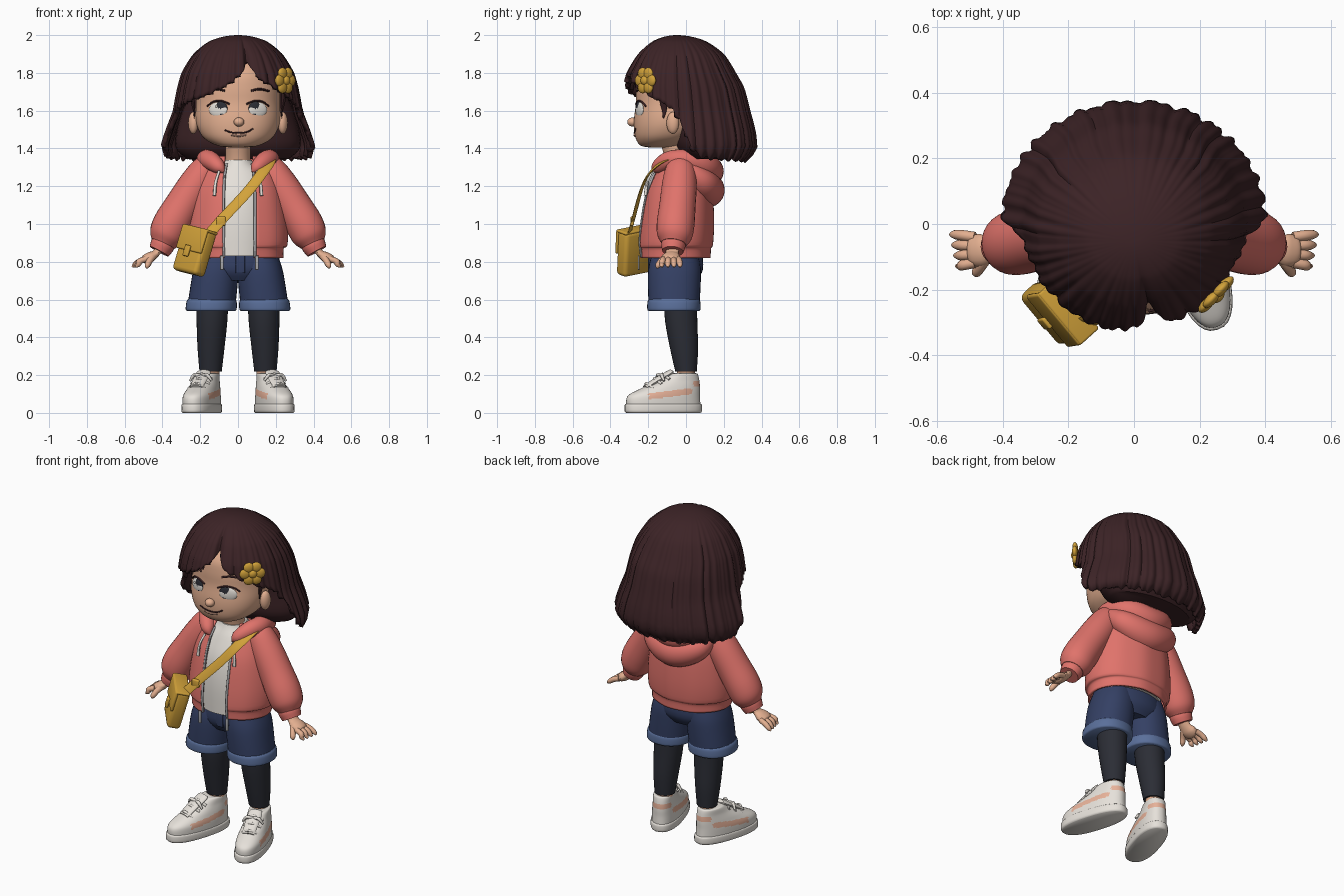
import bpy, bmesh
from math import sin, cos, pi, radians, sqrt, exp, copysign
from mathutils import Vector, Matrix

cube = bpy.data.objects.get("Cube")
if cube:
    bpy.data.objects.remove(cube, do_unlink=True)


def material(name, code):
    rgb = [int(code[i:i + 2], 16) / 255 for i in (0, 2, 4)]
    colour = [c / 12.92 if c < 0.04 else ((c + 0.055) / 1.055) ** 2.4 for c in rgb] + [1]
    mat = bpy.data.materials.new(name)
    mat.use_nodes = True
    mat.diffuse_color = colour
    shader = next(n for n in mat.node_tree.nodes if n.type == "BSDF_PRINCIPLED")
    shader.inputs["Base Color"].default_value = colour
    shader.inputs["Roughness"].default_value = 0.8
    return mat


HAIR = material("dark brown hair", "3C2326")
SKIN = material("warm skin", "E3AF90")
CORAL = material("coral cloth", "E0736B")
WHITE = material("off white", "E6E1DA")
NAVY = material("navy denim", "344064")
DENIM = material("light denim", "5A6F9A")
CHARCOAL = material("charcoal", "2B2D35")
MUSTARD = material("mustard leather", "D2A23A")
PEACH = material("peach trim", "EBB59C")
GREY = material("zip grey", "A9A9AB")
made = []


def finish(name, bm, mat, matrix=None, thick=0, offset=-1, rule=None, second=None):
    bmesh.ops.recalc_face_normals(bm, faces=bm.faces)
    mesh = bpy.data.meshes.new(name)
    if second:
        for f in bm.faces:
            f.material_index = int(rule(f.calc_center_median()))
    if matrix:
        bm.transform(matrix)
    bm.to_mesh(mesh)
    bm.free()
    for m in (mat, second):
        if m:
            mesh.materials.append(m)
    obj = bpy.data.objects.new(name, mesh)
    bpy.context.collection.objects.link(obj)
    if thick:
        mod = obj.modifiers.new("thickness", "SOLIDIFY")
        mod.thickness = thick
        mod.offset = offset
    made.append(obj)
    return obj


def spline(pts, sub):
    """Smooth list of tuples passing through every given tuple."""
    out = []
    for i in range(len(pts) - 1):
        a, b, c, d = (pts[min(max(i + k, 0), len(pts) - 1)] for k in (-1, 0, 1, 2))
        for j in range(sub):
            t = j / sub
            out.append([q + t / 2 * (r - p + t * (2 * p - 5 * q + 4 * r - s + t * (3 * (q - r) + s - p)))
                        for p, q, r, s in zip(a, b, c, d)])
    return out + [list(pts[-1])]


def skin_rings(rings, closed=True, caps=True):
    bm = bmesh.new()
    rows = [[bm.verts.new(p) for p in ring] for ring in rings]
    n = len(rows[0])
    for a, b in zip(rows, rows[1:]):
        for i in range(n if closed else n - 1):
            k = (i + 1) % n
            bm.faces.new((a[i], a[k], b[k], b[i]))
    if caps:
        bm.faces.new(rows[0])
        bm.faces.new(rows[-1])
    return bm


def power(c, p):
    return copysign(abs(c) ** (2 / p), c)


def loft(name, secs, mat, n=32, p=2.0, sub=4, **kw):
    """Stack of rounded sections (cx, cy, z, rx, ry)."""
    angles = [2 * pi * i / n for i in range(n)]
    rings = [[(x + rx * power(cos(a), p), y + ry * power(sin(a), p), z) for a in angles]
             for x, y, z, rx, ry in spline(secs, sub)]
    return finish(name, skin_rings(rings), mat, **kw)


def tube(name, pts, mat, flat=1.0, ref=(0, -1, 0), n=14, sub=5, **kw):
    """Round or flattened tube through points (x, y, z, radius)."""
    path = spline(pts, sub)
    rings = []
    for i, (x, y, z, r) in enumerate(path):
        t = Vector(path[min(i + 1, len(path) - 1)][:3]) - Vector(path[max(i - 1, 0)][:3])
        side = t.cross(Vector(ref)).normalized()
        up = side.cross(t).normalized()
        rings.append([Vector((x, y, z)) + r * (cos(2 * pi * k / n) * side + flat * sin(2 * pi * k / n) * up)
                      for k in range(n)])
    return finish(name, skin_rings(rings), mat, **kw)


def ball(name, loc, size, mat, turn=0, matrix=Matrix()):
    bm = bmesh.new()
    bmesh.ops.create_uvsphere(bm, u_segments=24, v_segments=14, radius=1)
    return finish(name, bm, mat, matrix @ Matrix.Translation(loc) @ Matrix.Rotation(turn, 4, "Z")
                  @ Matrix.Diagonal((*size, 1)))


def box(name, loc, size, mat, matrix=Matrix(), bevel=0.01):
    bm = bmesh.new()
    bmesh.ops.create_cube(bm, size=1)
    bm.transform(Matrix.Translation(loc) @ Matrix.Diagonal((*size, 1)))
    bmesh.ops.bevel(bm, geom=bm.edges[:], offset=bevel, segments=3, profile=0.5, affect="EDGES")
    return finish(name, bm, mat, matrix)


def interp(table, key):
    for a, b in zip(table, table[1:]):
        if key <= b[0]:
            t = (key - a[0]) / (b[0] - a[0])
            return [p + (q - p) * t for p, q in zip(a[1:], b[1:])]
    return list(table[-1][1:])


# Head and face
HEAD = [(0, -.14, 1.405, .04, .05), (0, -.14, 1.415, .11, .10), (0, -.11, 1.45, .175, .155),
        (0, -.085, 1.50, .21, .19), (0, -.065, 1.56, .225, .21), (0, -.055, 1.64, .222, .21),
        (0, -.05, 1.72, .218, .215), (0, -.05, 1.80, .19, .20), (0, -.05, 1.88, .12, .13), (0, -.05, 1.9, .03, .03)]
loft("head", HEAD, SKIN, n=48, p=2.2)


def face_y(x, z):
    cy, rx, ry = interp([(s[2], s[1], s[3], s[4]) for s in HEAD], z)
    return cy - ry * (1 - min(1, abs(x) / rx) ** 2.2) ** (1 / 2.2)


def face_line(name, pts, r, mat):
    tube(name, [(x, face_y(x, z) - .002, z, r) for x, z in pts], mat, ref=(0, 0, 1), n=8)


loft("neck", [(0, -.03, 1.28, .07, .07), (0, -.05, 1.36, .065, .065), (0, -.07, 1.44, .07, .07)], SKIN)
ball("nose", (.005, -.283, 1.54), (.028, .028, .024), SKIN)
face_line("mouth", [(-.07, 1.497), (-.035, 1.485), (.01, 1.482), (.05, 1.488), (.08, 1.505)], .004, HAIR)
face_line("lower_lip", [(-.035, 1.474), (.005, 1.468), (.045, 1.475)], .007, PEACH)
for s, side in ((1, "left"), (-1, "right")):
    ex = .097 * s
    ball(side + "_eye_white", (ex + .008 * s, face_y(ex, 1.605) + .008, 1.605), (.052, .012, .04), WHITE, s * .38)
    ball(side + "_iris", (ex - .006 * s, face_y(ex, 1.605) + .001, 1.608), (.037, .01, .041), CHARCOAL, s * .3)
    ball(side + "_eye_glint", (ex - .018, face_y(ex, 1.61) - .008, 1.624), (.007, .003, .007), WHITE)
    face_line(side + "_lashes", [(s * .045, 1.635), (s * .09, 1.652), (s * .135, 1.645), (s * .163, 1.622)], .005, HAIR)
    face_line(side + "_brow", [(s * .07, 1.705), (s * .115, 1.714), (s * .165, 1.703)], .006, HAIR)
    ball(side + "_ear", (s * .237, -.07, 1.535), (.026, .034, .058), SKIN, s * -.3)
    tube(side + "_side_lock", [(s * .25, -.13, 1.75, .035), (s * .243, -.12, 1.67, .026),
                               (s * .232, -.115, 1.6, .012), (s * .232, -.12, 1.56, .003)], HAIR, flat=.5, ref=(1, 0, 0))

# Hair shell: the hem height follows the angle round the head, zero is the front
HEM = [(-180, 1.335), (-105, 1.35), (-95, 1.38), (-78, 1.61), (-58, 1.645), (-30, 1.685), (-10, 1.74), (4, 1.8),
       (12, 1.86), (20, 1.78), (40, 1.72), (62, 1.66), (78, 1.61), (95, 1.38), (105, 1.35), (180, 1.335)]
SHAPE = [(0, 0, 0, 0), (.21, .145, .135, .135), (.39, .235, .23, .225), (.55, .295, .3, .275), (.64, .315, .325, .31),
         (.78, .34, .34, .335), (.87, .378, .335, .355), (.94, .405, .3, .36), (.985, .39, .27, .325), (1.03, .35, .24, .25)]
rings = []
for j in range(1, 33):
    ring = []
    for i in range(300):
        a = -pi + 2 * pi * i / 300
        ridge = .55 * abs(sin(14 * a + 1.5 * sin(3 * a))) + .45 * abs(sin(25 * a + 1 + sin(5 * a)))
        hem = interp(HEM, a * 180 / pi)[0] + (.012 if cos(a) > .2 else .03) * (.5 - ridge)
        s = j / 32 * sqrt((2 - hem) / .67)
        hx, front, back = interp(SHAPE, s)
        grow = 1 + min(1, 2 * s) * (.05 * (ridge - .6) - .14 * exp(-((a - .2) / .08) ** 2))
        ring.append((hx * grow * sin(a), -.05 + .07 * s - cos(a) * grow * (front if cos(a) > 0 else back),
                     2 - .67 * s * s))
    rings.append(ring)
bm = skin_rings(rings, caps=False)
bm.verts.ensure_lookup_table()
bm.faces.new(bm.verts[:300])
finish("hair_shell", bm, HAIR, thick=.025, offset=1)
loft("hair_back_volume", [(0, .14, 1.345, .27, .13), (0, .13, 1.41, .33, .18), (0, .12, 1.55, .31, .19),
                          (0, .08, 1.7, .25, .19), (0, .05, 1.85, .15, .12)], HAIR)

# Flower clip
clip = Matrix.Translation((.25, -.215, 1.76)) @ Matrix.Rotation(radians(46), 4, "Z")
for k in range(6):
    a = k * pi / 3
    ball("flower_petal", (.042 * cos(a), 0, .042 * sin(a)), (.032, .016, .032), MUSTARD, matrix=clip)
ball("flower_centre", (0, -.008, 0), (.024, .016, .024), MUSTARD, matrix=clip)

# Shirt and open jacket
loft("shirt", [(0, -.06, .83, .2, .165), (0, -.05, 1.0, .215, .175), (0, -.045, 1.15, .2, .16),
               (0, -.035, 1.26, .16, .125), (0, -.035, 1.315, .09, .095), (0, -.04, 1.34, .072, .078)], WHITE)
JACKET = [(.82, -.06, .24, .19), (.87, -.06, .242, .192), (.89, -.058, .262, .2), (1.0, -.05, .262, .198),
          (1.15, -.04, .24, .182), (1.25, -.032, .21, .152), (1.32, -.03, .165, .12), (1.36, -.03, .11, .095)]
rows = []
for z, cy, rx, ry in spline(JACKET, 4):
    first, last = .09 / rx, 2 * pi - .075 / rx
    turn = [first + (last - first) * i / 60 for i in range(61)]
    rows.append([(rx * sin(a), cy - ry * cos(a) * (1 + .01 * sin(9 * a)), z) for a in turn])
finish("jacket_body", skin_rings(rows, closed=False, caps=False), CORAL, thick=.012)
for s, side, x in ((1, "left", .09), (-1, "right", -.075)):
    tube(side + "_zip", [(x, -.235, .825, .007), (x, -.244, .9, .007), (x, -.236, 1.0, .007),
                         (x, -.21, 1.15, .007), (x * .95, -.175, 1.25, .007), (x * .8, -.14, 1.32, .006)], GREY, n=8)
    box(side + "_zip_pull", (x + .01 * s, -.25, .795), (.018, .01, .075), GREY, bevel=.003)
    tube(side + "_drawstring", [(s * .1, -.18, 1.28, .007), (s * .118, -.205, 1.22, .008),
                                (s * .125, -.215, 1.15, .009)], WHITE, n=8)
    # Sleeve, cuff and hand
    tube(side + "_sleeve", [(s * .13, -.03, 1.31, .06), (s * .17, -.03, 1.285, .08), (s * .22, -.035, 1.21, .092),
                            (s * .29, -.045, 1.10, .096), (s * .35, -.055, 1.0, .1), (s * .38, -.06, .935, .092),
                            (s * .398, -.065, .895, .066)], CORAL, n=28)
    tube(side + "_cuff", [(s * .39, -.065, .91, .062), (s * .402, -.067, .885, .064),
                          (s * .418, -.07, .855, .056)], CORAL, n=24)
    tube(side + "_wrist", [(s * .41, -.068, .88, .038), (s * .435, -.075, .845, .036), (s * .465, -.08, .825, .05),
                           (s * .495, -.08, .81, .044), (s * .505, -.08, .805, .02)], SKIN, flat=.55, ref=(0, 0, 1))
    for k in range(4):
        y = -.04 - .026 * k
        reach = s * (.56 - .006 * k)
        tube(side + "_finger", [(s * .485, y, .815, .016), (s * .52, y + .005 - .004 * k, .803, .016),
                                (reach - s * .014, y + .008 - .006 * k, .785, .014), (reach, y + .008 - .006 * k, .772, .005)],
             SKIN, ref=(0, 0, 1), n=10)
    tube(side + "_thumb", [(s * .45, -.1, .83, .02), (s * .468, -.13, .805, .017), (s * .48, -.148, .78, .015),
                           (s * .483, -.153, .765, .004)], SKIN, ref=(1, 0, 0), n=10)

# Hood lying on the shoulders
edge = [(.075, -.165, 1.275, .006), (.1, -.15, 1.3, .036), (.145, -.09, 1.335, .05), (.165, -.01, 1.34, .055),
        (.11, .085, 1.31, .075)]
tube("hood_collar", edge + [(0, .12, 1.28, .08)] + [(-x, y, z, r) for x, y, z, r in edge[::-1]], CORAL,
     ref=(0, 0, 1), n=20)
tube("hood_pouch", [(.19, .0, 1.31, .03), (.145, .085, 1.225, .072), (0, .112, 1.18, .093),
                    (-.145, .085, 1.225, .072), (-.19, .0, 1.31, .03)], CORAL, ref=(0, 0, 1), n=24, sub=8)

# Shorts, leggings and shoes
loft("shorts_waist", [(0, -.055, .70, .16, .11), (0, -.055, .76, .222, .145), (0, -.055, .86, .21, .14)], NAVY)
box("shorts_fly", (.012, -.196, .79), (.05, .012, .1), NAVY, bevel=.004)


def striped(c):
    swoosh = abs(c.z - .1 - .12 * c.y) < .016 and -.1 < c.y < .14
    return swoosh or (c.y > .15 and .14 < c.z < .17)


for s, side in ((1, "left"), (-1, "right")):
    loft(side + "_shorts_leg", [(s * .105, -.058, .85, .1, .12), (s * .115, -.06, .77, .118, .138),
                                (s * .125, -.062, .69, .124, .14), (s * .14, -.063, .57, .127, .135)], NAVY, p=2.2)
    loft(side + "_shorts_cuff", [(s * .142, -.064, .54, .128, .135), (s * .142, -.064, .55, .135, .141),
                                 (s * .14, -.064, .588, .133, .14), (s * .14, -.064, .602, .124, .132)], DENIM, p=2.2)
    loft(side + "_legging", [(s * .135, -.03, .6, .084, .088), (s * .138, -.025, .48, .081, .085),
                             (s * .143, -.01, .34, .071, .074), (s * .145, .0, .22, .059, .057)], CHARCOAL)
    loft(side + "_ankle", [(s * .145, .0, .14, .045, .045), (s * .145, .0, .235, .047, .047)], SKIN)
    foot = Matrix.Translation((s * .192, -.12, 0)) @ Matrix.Rotation(s * radians(17), 4, "Z")
    loft(side + "_sole", [(0, 0, 0, .078, .203), (0, 0, .01, .085, .211), (0, 0, .04, .085, .211),
                          (0, 0, .048, .08, .205)], WHITE, p=2.4, matrix=foot)
    loft(side + "_shoe_upper", [(0, .0, .04, .081, .203), (0, .003, .09, .08, .197), (0, .04, .13, .072, .16),
                                (0, .085, .17, .062, .112), (0, .108, .205, .057, .08), (0, .112, .21, .045, .065)],
         WHITE, n=64, p=2.3, sub=8, matrix=foot, rule=striped, second=PEACH)
    tube(side + "_shoe_tongue", [(0, -.1, .135, .035), (0, -.04, .172, .04), (0, .03, .21, .04), (0, .045, .222, .03)],
         WHITE, flat=.35, ref=(0, 0, 1), matrix=foot)
    for k in range(3):
        y, z = -.095 + .045 * k, .148 + .025 * k
        tube(side + "_lace", [(-.05, y + .025, z - .02, .008), (0, y, z + .008, .008), (.05, y + .025, z - .02, .008)],
             WHITE, ref=(0, 0, 1), n=8, matrix=foot)
    for k in (-1, 1):
        tube(side + "_lace_bow", [(0, -.01, .195, .008), (k * .035, -.02, .2, .01), (k * .06, -.015, .17, .006)],
             WHITE, ref=(0, 0, 1), n=8, matrix=foot)

# Shoulder bag and strap
bag = (Matrix.Translation((-.23, -.268, .856)) @ Matrix.Rotation(radians(-48), 4, "Z")
       @ Matrix.Rotation(radians(-14), 4, "X") @ Matrix.Rotation(radians(9), 4, "Y"))
box("bag_body", (0, 0, 0), (.2, .08, .245), MUSTARD, bag, bevel=.022)
box("bag_flap", (0, -.04, .058), (.205, .018, .13), MUSTARD, bag, bevel=.008)
box("bag_flap_top", (0, -.005, .118), (.205, .08, .016), MUSTARD, bag, bevel=.007)
box("bag_clasp", (0, -.053, -.01), (.04, .016, .06), MUSTARD, bag, bevel=.006)
tube("bag_strap", [(-.15, -.3, .95, .03), (-.08, -.278, 1.03, .03), (.05, -.24, 1.17, .03),
                   (.12, -.2, 1.26, .03), (.165, -.13, 1.325, .03), (.18, -.04, 1.36, .026)],
     MUSTARD, flat=.2, ref=(0, -.8, .6))
box("strap_buckle", (-.09, -.285, 1.015), (.05, .02, .05), MUSTARD, bevel=.008)

# Smooth shading with crisp edges
bpy.ops.object.select_all(action="DESELECT")
for obj in made:
    obj.select_set(True)
bpy.context.view_layer.objects.active = made[0]
bpy.ops.object.shade_smooth_by_angle(angle=radians(45))
